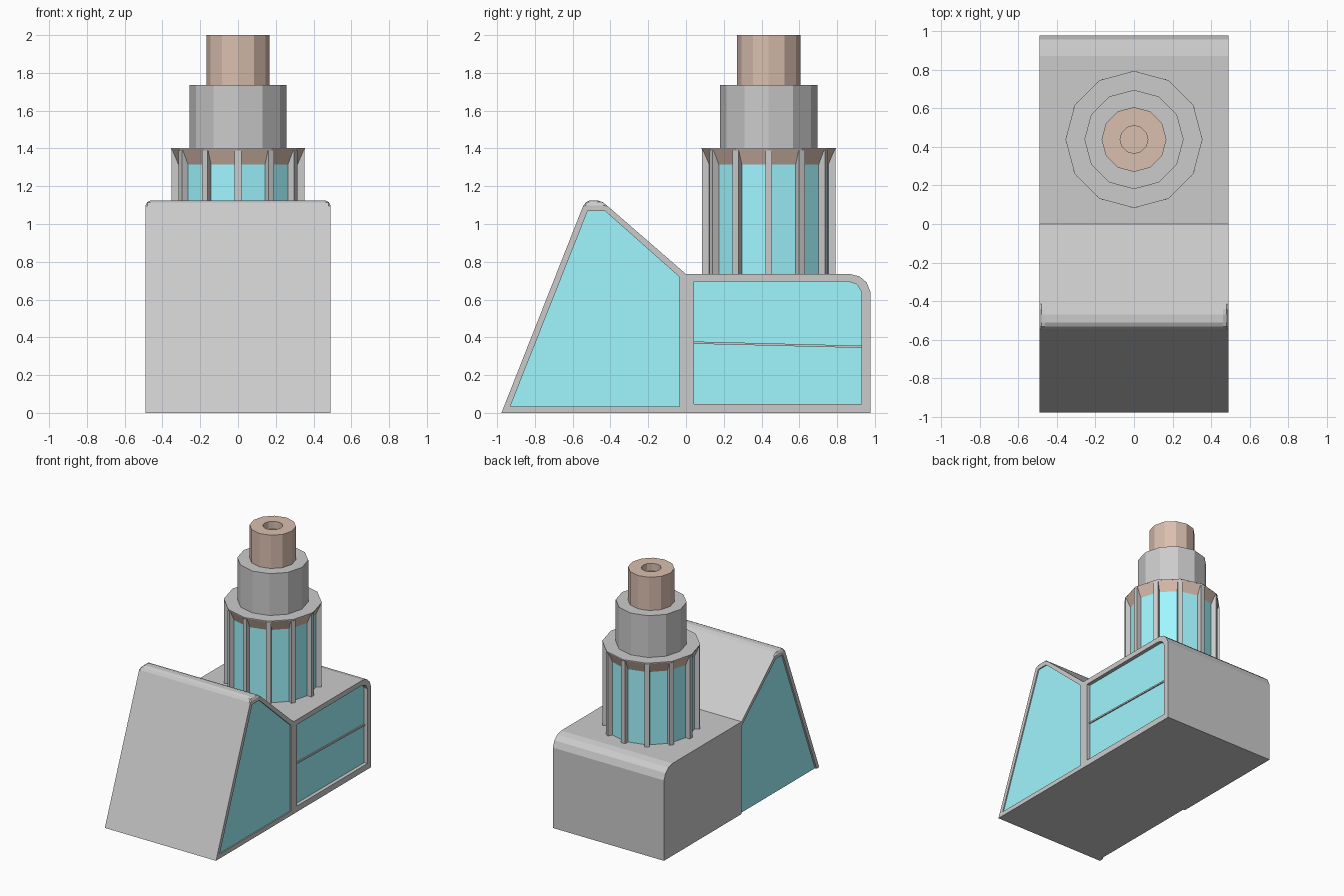
import bpy, bmesh, math
from mathutils import Matrix

if "Cube" in bpy.data.objects:
    bpy.data.objects.remove(bpy.data.objects["Cube"])


def material(name, rgb):
    m = bpy.data.materials.new(name)
    m.diffuse_color = (*rgb, 1)
    m.use_nodes = True
    m.node_tree.nodes["Principled BSDF"].inputs["Base Color"].default_value = m.diffuse_color
    return m


GLASS = material("blue_glass", (0.35, 0.92, 1.0))
BROWN = material("copper_brown", (0.70, 0.52, 0.43))
DARK = material("dark_grey", (0.60, 0.60, 0.60))
TOWER_Y = 0.438


def finish(name, bm, mat=None):
    bmesh.ops.recalc_face_normals(bm, faces=bm.faces[:])
    me = bpy.data.meshes.new(name)
    bm.to_mesh(me)
    bm.free()
    ob = bpy.data.objects.new(name, me)
    bpy.context.collection.objects.link(ob)
    if mat:
        me.materials.append(mat)
    return ob


def loft(name, profile, sections, mat=None):
    """Extrude a (y, z) profile along x; each section is (x, height limit)."""
    bm = bmesh.new()
    rings = [[bm.verts.new((x, y, min(z, cap))) for y, z in profile] for x, cap in sections]
    n = len(profile)
    for a, b in zip(rings, rings[1:]):
        for i in range(n):
            j = (i + 1) % n
            bm.faces.new((a[i], a[j], b[j], b[i]))
    bm.faces.new(rings[0])
    bm.faces.new(rings[-1])
    return finish(name, bm, mat)


def slab(name, profile, x0, x1, mat=None):
    return loft(name, profile, [(x0, 9), (x1, 9)], mat)


def lathe(name, profile, mat):
    """Revolve an (r, z) profile into a 12-sided solid around the tower axis."""
    bm = bmesh.new()
    rings = []
    for r, z in profile:
        rings.append([bm.verts.new((r * math.cos(k * math.pi / 6),
                                    TOWER_Y + r * math.sin(k * math.pi / 6), z)) for k in range(12)])
    for a, b in zip(rings, rings[1:]):
        for k in range(12):
            j = (k + 1) % 12
            bm.faces.new((a[k], a[j], b[j], b[k]))
    bm.faces.new(rings[0])
    bm.faces.new(rings[-1])
    return finish(name, bm, mat)


# Grey housing: wedge in front, box behind, softened ridge ends
outline = [(-0.977, 0), (-0.545, 1.095), (-0.53, 1.115), (-0.51, 1.125), (-0.47, 1.125),
           (-0.44, 1.115), (-0.415, 1.095), (0, 0.735), (0.87, 0.735), (0.92, 0.722),
           (0.957, 0.69), (0.977, 0.64), (0.977, 0)]
body = loft("housing", outline, [(-0.49, 1.098), (-0.48, 1.116), (-0.462, 1.125),
                                 (0.462, 1.125), (0.48, 1.116), (0.49, 1.098)])

# Window outlines on the sides
wedge_window = [(-0.93, 0.035), (-0.52, 1.07), (-0.43, 1.07), (-0.035, 0.72), (-0.035, 0.035)]
box_window = [(0.042, 0.047), (0.042, 0.695), (0.86, 0.695), (0.905, 0.68), (0.93, 0.64), (0.93, 0.047)]
left_window = [(-0.944, 0), (-0.52, 1.07), (-0.43, 1.07), (0, 0.70), (0, 0)]
left_cut = [(-0.952, -0.02)] + left_window[1:4] + [(0, -0.02)]

# Recess each window, then set the glass on its floor
for name, cut, pane, side, floor in (
        ("right_wedge_window", wedge_window, wedge_window, 1, 0.48),
        ("right_box_window", box_window, box_window, 1, 0.46),
        ("left_wedge_window", left_cut, left_window, -1, 0.475)):
    cutter = slab(name + "_cutter", cut, side * floor, side * 0.6)
    cutter.hide_render = True
    cutter.display_type = 'WIRE'
    cutter.hide_set(True)
    mod = body.modifiers.new(name, 'BOOLEAN')
    mod.operation = 'DIFFERENCE'
    mod.solver = 'EXACT'
    mod.object = cutter
    slab(name, pane, side * (floor - 0.01), side * (floor + 0.001), GLASS)

# Thin bar across the box window
slab("window_bar", [(0.042, 0.366), (0.042, 0.378), (0.93, 0.356), (0.93, 0.344)], 0.45, 0.47)

# Tower: glass drum, flared collar, lid, upper drum and hollow spout
lathe("tower_glass", [(0.32, 0.72), (0.32, 1.32)], GLASS)
lathe("tower_collar", [(0.32, 1.315), (0.355, 1.397)], BROWN)
lathe("tower_lid", [(0.355, 1.396), (0.355, 1.402)], DARK)
lathe("upper_drum", [(0.257, 1.40), (0.257, 1.735)], DARK)
lathe("spout", [(0.168, 1.73), (0.168, 2.0), (0.072, 2.0), (0.072, 1.94)], BROWN)

# Posts around the glass, one at each corner of the drum
bm = bmesh.new()
for k in range(12):
    turn = Matrix.Translation((0, TOWER_Y, 0)) @ Matrix.Rotation(k * math.pi / 6, 4, 'Z')
    place = Matrix.Translation((0.333, 0, 1.055)) @ Matrix.Diagonal((0.04, 0.035, 0.67, 1))
    bmesh.ops.create_cube(bm, size=1, matrix=turn @ place)
finish("tower_posts", bm, DARK)
